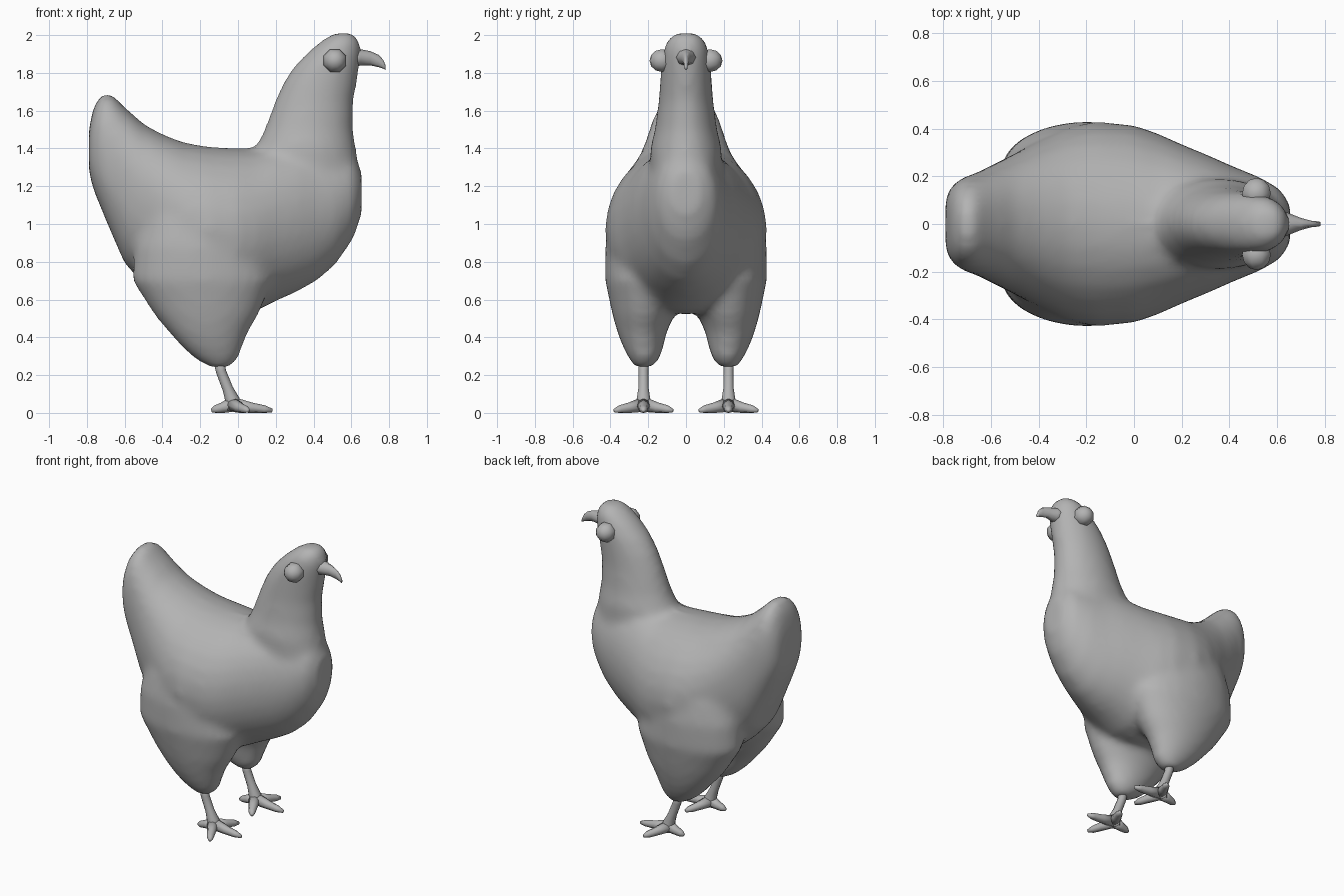
import bpy, bmesh, math
from mathutils import Vector

if "Cube" in bpy.data.objects:
    bpy.data.objects.remove(bpy.data.objects["Cube"])

plumage = bpy.data.materials.new("plain_grey")
plumage.diffuse_color = (0.45, 0.45, 0.45, 1)
plumage.use_nodes = True
plumage.node_tree.nodes["Principled BSDF"].inputs["Base Color"].default_value = plumage.diffuse_color


def finish(bm, name, angle=180):
    bmesh.ops.recalc_face_normals(bm, faces=bm.faces)
    me = bpy.data.meshes.new(name)
    bm.to_mesh(me)
    bm.free()
    ob = bpy.data.objects.new(name, me)
    bpy.context.collection.objects.link(ob)
    me.materials.append(plumage)
    for p in me.polygons:
        p.use_smooth = True
    return ob


def skin(bm, rings):
    """Bridge closed rings of points and cap both ends."""
    loops = [[bm.verts.new(p) for p in r] for r in rings]
    n = len(loops[0])
    for a, b in zip(loops, loops[1:]):
        for i in range(n):
            j = (i + 1) % n
            bm.faces.new((a[i], a[j], b[j], b[i]))
    bm.faces.new(loops[0])
    bm.faces.new(loops[-1])


def oval(n, power=2.0):
    """Unit superellipse."""
    pts = []
    for i in range(n):
        c, s = math.cos(2 * math.pi * i / n), math.sin(2 * math.pi * i / n)
        pts.append((math.copysign(abs(c) ** (2 / power), c),
                    math.copysign(abs(s) ** (2 / power), s)))
    return pts


def upright(bm, rows):
    """Loft level sections: z, x min, x max, y min, y max."""
    skin(bm, [[((x0 + x1) / 2 + c * (x1 - x0) / 2, (y0 + y1) / 2 + s * (y1 - y0) / 2, z)
               for c, s in oval(28)] for z, x0, x1, y0, y1 in rows])


def lengthwise(bm, rows, n=28):
    """Loft sections across x: x, bottom, top, half width, power."""
    skin(bm, [[(x, c * w, (b + t) / 2 + s * (t - b) / 2) for c, s in oval(n, p)]
              for x, b, t, w, p in rows])


def tube(bm, pts, n=8, floor=False):
    """Tapered tube through points (x, y, z, radius)."""
    rings = []
    for i, p in enumerate(pts):
        a, b = pts[max(i - 1, 0)], pts[min(i + 1, len(pts) - 1)]
        d = (Vector(b[:3]) - Vector(a[:3])).normalized()
        u = d.cross((0, 0, 1) if abs(d.z) < 0.8 else (0, 1, 0)).normalized()
        v = d.cross(u)
        ring = [Vector(p[:3]) + (u * c + v * s) * p[3] for c, s in oval(n)]
        for q in ring:
            q.z = max(q.z, 0) if floor else q.z
        rings.append(ring)
    skin(bm, rings)


# Body: torso with tail, neck with head, and two thighs fused together
body_bm = bmesh.new()
lengthwise(body_bm, [
    (-.79, 1.28, 1.50, .11, 2.4), (-.765, 1.18, 1.62, .16, 2.4), (-.72, 1.07, 1.69, .195, 2.4),
    (-.67, .95, 1.69, .21, 2.4), (-.60, .79, 1.62, .245, 2.3), (-.50, .68, 1.53, .295, 2.2),
    (-.40, .60, 1.475, .35, 2.1), (-.28, .56, 1.43, .405, 2), (-.16, .53, 1.41, .43, 2),
    (0, .52, 1.40, .415, 2), (.10, .54, 1.40, .38, 2), (.20, .59, 1.42, .335, 2),
    (.32, .645, 1.43, .285, 2), (.42, .70, 1.42, .24, 2), (.52, .79, 1.40, .20, 2),
    (.61, .92, 1.38, .15, 2), (.655, 1.05, 1.28, .08, 2)])
upright(body_bm, [(z, a, b, -w, w) for z, a, b, w in [
    (1.0, .2, .63, .16), (1.2, .15, .655, .185), (1.4, .09, .625, .19), (1.5, .14, .61, .165),
    (1.65, .195, .612, .145), (1.75, .24, .63, .138), (1.84, .30, .645, .132),
    (1.92, .38, .655, .122), (1.975, .45, .64, .10), (2.012, .51, .61, .06)]])
for side in (1, -1):
    upright(body_bm, [(z, a, b, side * c, side * d) for z, a, b, c, d in [
        (.24, -.15, -.04, .18, .27), (.29, -.235, .005, .135, .305), (.35, -.30, .025, .12, .335),
        (.43, -.37, .055, .10, .365), (.52, -.445, .11, .06, .39), (.70, -.56, .18, .02, .428),
        (.88, -.55, .14, .02, .428), (1.02, -.50, .05, .06, .40)]])
body = finish(body_bm, "body")
fuse = body.modifiers.new("fuse", "REMESH")
fuse.mode = "VOXEL"
fuse.voxel_size = 0.025
fuse.use_smooth_shade = True
soften = body.modifiers.new("soften", "SMOOTH")
soften.factor = 0.5
soften.iterations = 10

# Beak: hooked downward at the tip
beak_bm = bmesh.new()
lengthwise(beak_bm, [(.60, 1.825, 1.94, .065, 2), (.65, 1.84, 1.925, .045, 2),
                     (.70, 1.84, 1.915, .025, 2), (.745, 1.83, 1.895, .013, 2),
                     (.77, 1.822, 1.868, .011, 2), (.782, 1.815, 1.838, .008, 2)], 8)
finish(beak_bm, "beak")

for side, label in ((1, "left"), (-1, "right")):
    # Bulging round eye
    eye_bm = bmesh.new()
    bmesh.ops.create_uvsphere(eye_bm, u_segments=8, v_segments=6, radius=.065)
    eye = finish(eye_bm, label + "_eye")
    eye.location = (.513, side * .128, 1.865)
    eye.rotation_euler = (math.pi / 2, math.pi / 8, 0)

    # Shank with three front toes and one rear toe
    y = side * .225
    leg_bm = bmesh.new()
    tube(leg_bm, [(-.105, y, .30, .03), (-.09, y, .22, .027), (-.055, y, .13, .028),
                  (-.03, y, .07, .038), (-.02, y, .02, .045)], 10, True)
    for dx, dy in ((.20, 0), (.08, .15), (.08, -.15), (-.105, 0)):
        tube(leg_bm, [(-.03, y, .045, .04), (-.03 + dx * .5, y + dy * .5, .027, .028),
                      (-.03 + dx * .85, y + dy * .85, .018, .022),
                      (-.03 + dx * 1.06, y + dy * 1.03, .012, .01)], 8, True)
    finish(leg_bm, label + "_leg")
